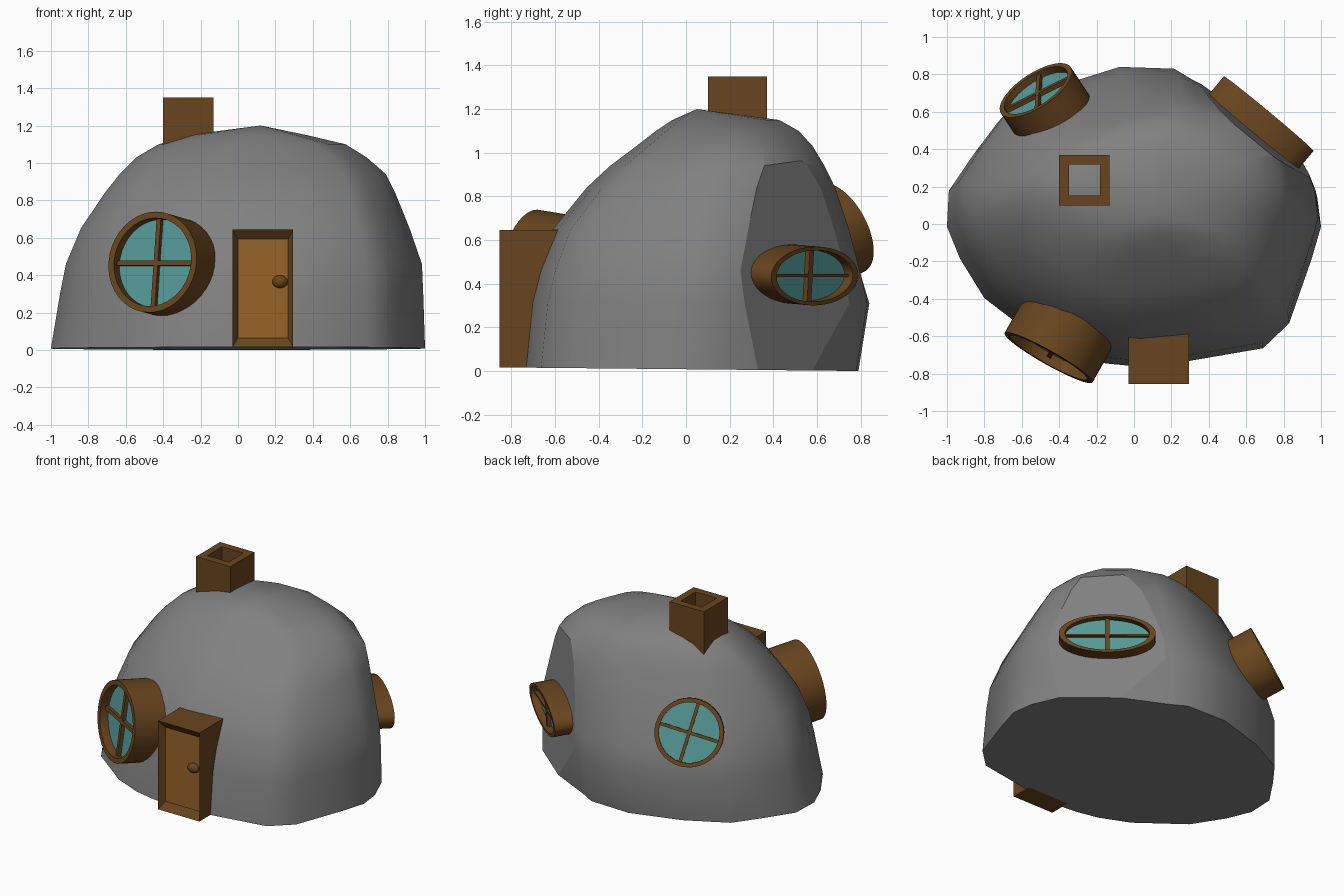
import bpy, bmesh, math
from mathutils import Matrix, Vector

if "Cube" in bpy.data.objects:
    bpy.data.objects.remove(bpy.data.objects["Cube"])


def material(name, rgb):
    m = bpy.data.materials.new(name)
    m.diffuse_color = (*rgb, 1)
    m.use_nodes = True
    m.node_tree.nodes["Principled BSDF"].inputs["Base Color"].default_value = m.diffuse_color
    return m


STONE = material("stone", (0.22, 0.22, 0.22))
WOOD = material("dark_wood", (0.14, 0.06, 0.013))
DOOR = material("door_wood", (0.31, 0.125, 0.022))
GLASS = material("teal_glass", (0.09, 0.32, 0.31))


def finish(bm, name, mats=(), matrix=None, angle=30):
    bmesh.ops.recalc_face_normals(bm, faces=bm.faces)
    if matrix:
        bm.transform(matrix)
    me = bpy.data.meshes.new(name)
    bm.to_mesh(me)
    bm.free()
    ob = bpy.data.objects.new(name, me)
    bpy.context.collection.objects.link(ob)
    for m in mats:
        me.materials.append(m)
    bpy.ops.object.select_all(action='DESELECT')
    ob.select_set(True)
    bpy.context.view_layer.objects.active = ob
    bpy.ops.object.shade_smooth_by_angle(angle=math.radians(angle))
    return ob


def loft(bm, rings, closed=False):
    """Skin a list of equally sized vertex rings."""
    pairs = list(zip(rings, rings[1:]))
    if closed:
        pairs.append((rings[-1], rings[0]))
    for a, b in pairs:
        n = len(a)
        for i in range(n):
            j = (i + 1) % n
            bm.faces.new((a[i], a[j], b[j], b[i]))


def tube(n, outer, inner, depth, turn=0):
    """Hollow tube from z = -depth to z = 0; outer and inner are (rx, ry)."""
    bm = bmesh.new()
    rings = []
    for (rx, ry), z in ((outer, -depth), (outer, 0), (inner, 0), (inner, -depth)):
        rings.append([bm.verts.new((rx * math.cos(turn + 2 * math.pi * i / n),
                                    ry * math.sin(turn + 2 * math.pi * i / n), z))
                      for i in range(n)])
    loft(bm, rings, closed=True)
    return bm


def box(lo, hi):
    bm = bmesh.new()
    bmesh.ops.create_cube(bm, size=1)
    lo, hi = Vector(lo), Vector(hi)
    bm.transform(Matrix.Translation((lo + hi) / 2) @ Matrix.Diagonal((*(hi - lo), 1)))
    return bm


# Stone dome: one uneven outline, refitted to the extents at each height
OUTLINE = [(1, 0), (0.98, 0.16), (0.9, 0.36), (0.6, 0.62), (0.3, 0.77), (0.2, 0.83),
           (-0.1, 0.84), (-0.45, 0.73), (-0.73, 0.58), (-0.86, 0.4), (-0.99, 0.2),
           (-1, 0), (-0.93, -0.18), (-0.8, -0.4), (-0.5, -0.64), (-0.3, -0.73),
           (-0.15, -0.765), (0, -0.78), (0.3, -0.75), (0.69, -0.68), (0.83, -0.54),
           (0.95, -0.18)]
LEVELS = [  # z, x min, x max, y min, y max, bulge back right, bulge front left
    (0, -1, 1, -0.76, 0.79, 0, 0), (0.31, -0.95, 0.99, -0.73, 0.84, 0, 0),
    (0.46, -0.92, 0.98, -0.69, 0.79, 0.03, 0), (0.65, -0.84, 0.91, -0.61, 0.72, 0.07, 0),
    (0.84, -0.71, 0.83, -0.45, 0.64, 0.1, 0.02), (0.94, -0.63, 0.78, -0.34, 0.59, 0.1, 0.03),
    (1.03, -0.54, 0.68, -0.22, 0.55, 0.07, 0.03), (1.1, -0.42, 0.57, -0.13, 0.5, 0.04, 0.03),
    (1.15, -0.26, 0.36, -0.06, 0.42, 0.02, 0.01)]
BACK_RIGHT = Vector((0.64, 0.77))
bm = bmesh.new()
rings = []
for z, x0, x1, y0, y1, back, front in LEVELS:
    ring = []
    for x, y in OUTLINE:
        lean = Vector((x, y)).normalized().dot(BACK_RIGHT)
        push = BACK_RIGHT * (back if lean > 0 else -front) * lean ** 4
        ring.append(bm.verts.new((x0 + (x + 1) / 2 * (x1 - x0) + push.x,
                                  y0 + (y + 0.78) / 1.62 * (y1 - y0) + push.y, z)))
    rings.append(ring)
for v in rings[0]:  # the underside slopes very slightly
    v.co.z = 0.008 - 0.01 * v.co.y
loft(bm, rings)
bm.faces.new(rings[0])
top = bm.faces.new(rings[-1])
peak = bmesh.ops.poke(bm, faces=[top])["verts"][0]
peak.co = (0.12, 0.05, 1.2)
# Flat facet behind the oval window, kept crisp
bmesh.ops.bisect_plane(bm, geom=bm.verts[:] + bm.edges[:] + bm.faces[:],
                       plane_co=(0.64, 0.505, 0.4), plane_no=(0.64, 0.77, 0.08),
                       clear_outer=True)
rim = [e for e in bm.edges if e.is_boundary]
bmesh.ops.holes_fill(bm, edges=rim, sides=0)
for e in rim:
    e.smooth = False
finish(bm, "stone_dome", [STONE], angle=38)


# Windows: rim, recessed glass and cross bars
def window(name, centre, facing, tilt, rx, ry, depth, recess, spin=0):
    h = Vector((*facing, 0)).normalized()
    t = math.radians(tilt)
    n = h * math.cos(t) + Vector((0, 0, math.sin(t)))
    x = Vector((0, 0, 1)).cross(n).normalized()
    y = n.cross(x)
    m = Matrix.Translation(centre) @ Matrix((x, y, n)).transposed().to_4x4()
    m = m @ Matrix.Rotation(math.radians(spin), 4, 'Z')
    ix, iy = rx * 0.875, ry * 0.875
    finish(tube(40, (rx, ry), (ix, iy), depth), name + "_rim", [WOOD], m)
    bm = bmesh.new()
    bmesh.ops.create_circle(bm, cap_ends=True, segments=40, radius=1)
    bm.transform(Matrix.Translation((0, 0, -recess)) @ Matrix.Diagonal((ix, iy, 1, 1)))
    finish(bm, name + "_glass", [GLASS], m)
    w, k = 0.013 * rx / 0.27, 0.013 * ry / 0.27
    finish(box((-w, -iy, -recess - 0.005), (w, iy, -recess + 0.025)),
           name + "_upright_bar", [WOOD], m)
    finish(box((-ix, -k, -recess - 0.005), (ix, k, -recess + 0.025)),
           name + "_cross_bar", [WOOD], m)


window("front_window", (-0.457, -0.715, 0.47), (-0.49, -0.87), 8, 0.27, 0.272, 0.27, 0.06)
window("back_window", (-0.525, 0.715, 0.655), (-0.55, 0.83), 24, 0.224, 0.224, 0.27, 0.04, -17)
window("oval_window", (0.72, 0.59, 0.435), (0.64, 0.77), -4, 0.312, 0.135, 0.17, 0.05)

# Door: block whose front is inset into a sloping frame around the panel
bm = box((-0.03, -0.855, 0.015), (0.295, -0.5, 0.645))
bmesh.ops.recalc_face_normals(bm, faces=bm.faces)
front = min(bm.faces, key=lambda f: f.calc_center_median().y)
bmesh.ops.inset_region(bm, faces=[front], thickness=0.03)
for v in front.verts:
    v.co = (0.0 if v.co.x < 0.13 else 0.268, -0.815, 0.065 if v.co.z < 0.3 else 0.592)
front.material_index = 1
finish(bm, "door", [WOOD, DOOR])

bm = bmesh.new()
bmesh.ops.create_uvsphere(bm, u_segments=16, v_segments=10, radius=1)
finish(bm, "door_knob", [WOOD], Matrix.Translation((0.225, -0.822, 0.365))
       @ Matrix.Diagonal((0.042, 0.03, 0.034, 1)), angle=60)

# Hollow square chimney
r2 = math.sqrt(2)
finish(tube(4, (0.135 * r2,) * 2, (0.083 * r2,) * 2, 0.45, math.pi / 4), "chimney",
       [WOOD], Matrix.Translation((-0.265, 0.235, 1.35)))
